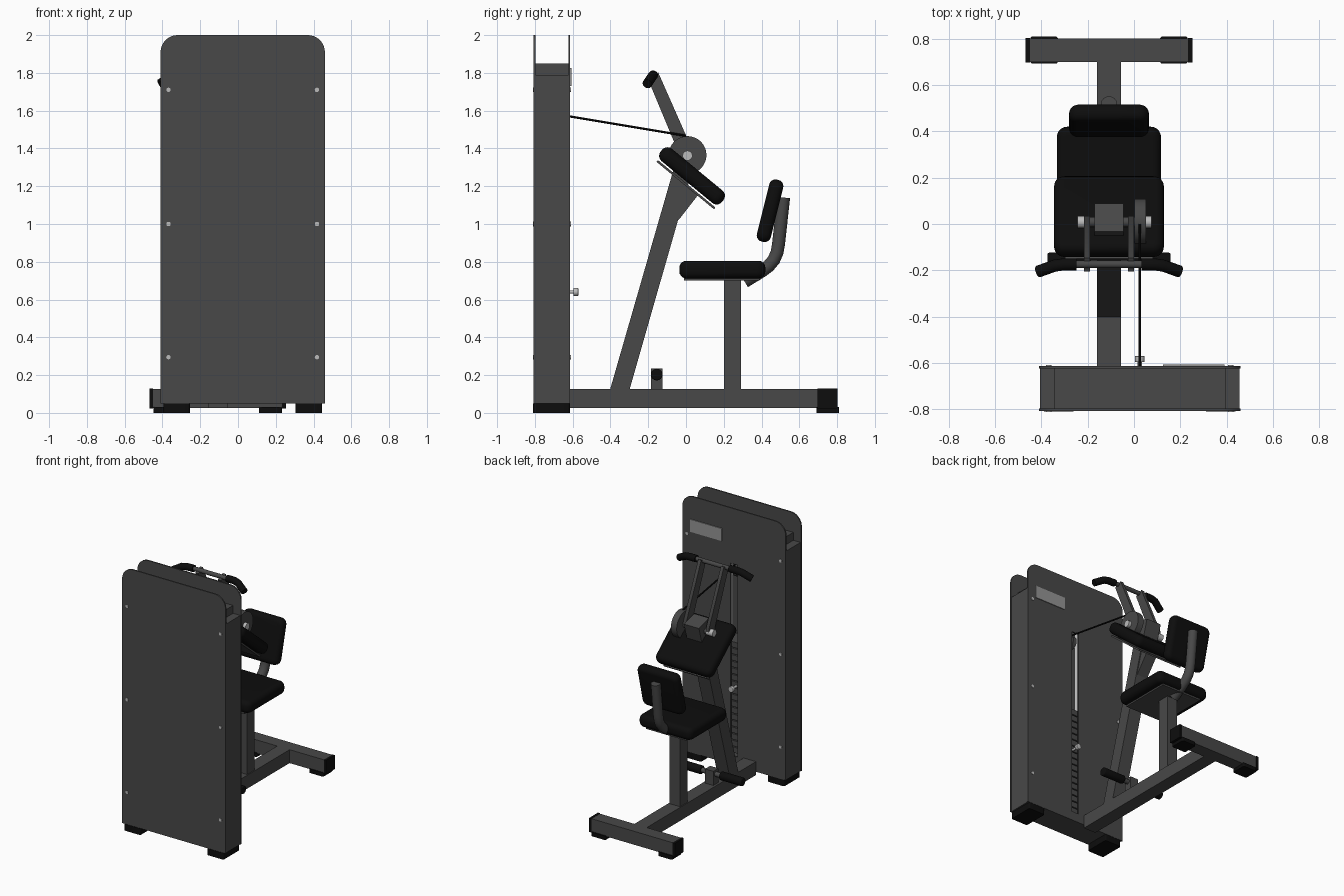
import bpy, bmesh, math
from mathutils import Vector, Matrix

if "Cube" in bpy.data.objects:
    bpy.data.objects.remove(bpy.data.objects["Cube"])

CX = -0.108   # centre line of the frame and seat
TX = 0.025    # centre line of the weight tower


def material(name, v):
    m = bpy.data.materials.new(name)
    m.diffuse_color = (v, v, v, 1)
    m.use_nodes = True
    m.node_tree.nodes["Principled BSDF"].inputs["Base Color"].default_value = m.diffuse_color
    return m


GREY = material("dark grey paint", 0.065)
BLACK = material("black padding", 0.004)
STEEL = material("bright steel", 0.5)
PLATE = material("placard grey", 0.3)


def finish(name, bm, mat):
    bmesh.ops.recalc_face_normals(bm, faces=bm.faces)
    me = bpy.data.meshes.new(name)
    bm.to_mesh(me)
    bm.free()
    ob = bpy.data.objects.new(name, me)
    bpy.context.collection.objects.link(ob)
    me.materials.append(mat)
    return ob


def block(name, x, y, z, mat=GREY, tilt=0, corner=0, edge=0):
    """Box from ranges, tilted about x at its centre, with rounded vertical corners and rims."""
    bm = bmesh.new()
    bmesh.ops.create_cube(bm, size=1)
    size = Vector((x[1] - x[0], y[1] - y[0], z[1] - z[0]))
    bmesh.ops.scale(bm, vec=size, verts=bm.verts)
    if corner:
        es = [e for e in bm.edges if abs(e.verts[0].co.z - e.verts[1].co.z) > 1e-4]
        bmesh.ops.bevel(bm, geom=es, offset=corner, segments=5, profile=0.5, affect='EDGES')
    if edge:
        es = [e for e in bm.edges if abs(e.verts[0].co.z - e.verts[1].co.z) < 1e-4]
        bmesh.ops.bevel(bm, geom=es, offset=edge, segments=5, profile=0.5, affect='EDGES')
    mid = Vector((sum(x) / 2, sum(y) / 2, sum(z) / 2))
    bm.transform(Matrix.Translation(mid) @ Matrix.Rotation(math.radians(tilt), 4, 'X'))
    return finish(name, bm, mat)


def prism(name, pts, axis, a, b, mat=GREY):
    """Extrude a profile along x (points are y,z) or along y (points are x,z)."""
    bm = bmesh.new()
    place = (lambda p: (a, p[0], p[1])) if axis == 'x' else (lambda p: (p[0], a, p[1]))
    f = bm.faces.new([bm.verts.new(place(p)) for p in pts])
    new = bmesh.ops.extrude_face_region(bm, geom=[f])["geom"]
    d = (b - a, 0, 0) if axis == 'x' else (0, b - a, 0)
    bmesh.ops.translate(bm, vec=d, verts=[g for g in new if isinstance(g, bmesh.types.BMVert)])
    return finish(name, bm, mat)


def rod(name, p, q, r, mat=GREY, n=24, bevel=0):
    p, q = Vector(p), Vector(q)
    bm = bmesh.new()
    bmesh.ops.create_cone(bm, cap_ends=True, segments=n, radius1=r, radius2=r, depth=(q - p).length)
    if bevel:
        es = [e for e in bm.edges if abs(e.verts[0].co.z - e.verts[1].co.z) < 1e-5]
        bmesh.ops.bevel(bm, geom=es, offset=bevel, segments=3, profile=0.5, affect='EDGES')
    rot = Vector((0, 0, 1)).rotation_difference(q - p).to_matrix().to_4x4()
    bm.transform(Matrix.Translation((p + q) / 2) @ rot)
    return finish(name, bm, mat)


def tube(name, pts, r, mat=GREY):
    cu = bpy.data.curves.new(name, 'CURVE')
    cu.dimensions = '3D'
    cu.bevel_depth, cu.bevel_resolution, cu.use_fill_caps = r, 5, True
    sp = cu.splines.new('POLY')
    sp.points.add(len(pts) - 1)
    for p, co in zip(sp.points, pts):
        p.co = (*co, 1)
    ob = bpy.data.objects.new(name, cu)
    bpy.context.collection.objects.link(ob)
    cu.materials.append(mat)
    bpy.ops.object.select_all(action='DESELECT')
    bpy.context.view_layer.objects.active = ob
    ob.select_set(True)
    bpy.ops.object.convert(target='MESH')


def mirror(pts, s):
    return [(CX + s * x, y, z) for x, y, z in pts]


# Weight tower: two tall panels with rounded top corners
L, R, TOP, RAD = -0.41, 0.46, 2.0, 0.09
outline = [(L, 0.05), (R, 0.05)]
for cx, start in ((R - RAD, 0), (L + RAD, 90)):
    for i in range(9):
        t = math.radians(start + i * 11.25)
        outline.append((cx + RAD * math.cos(t), TOP - RAD + RAD * math.sin(t)))
prism("tower_front_panel", outline, 'y', -0.807, -0.797)
back = prism("tower_back_panel", outline, 'y', -0.623, -0.613)

# Slot cut in the back panel
cutter = block("slot_cutter", (TX - 0.03, TX + 0.03), (-0.7, -0.5), (0.12, 1.58))
cutter.hide_render = True
mod = back.modifiers.new("slot", 'BOOLEAN')
mod.operation, mod.solver, mod.object = 'DIFFERENCE', 'EXACT', cutter
bpy.context.view_layer.objects.active = back
bpy.ops.object.modifier_apply(modifier="slot")
bpy.data.objects.remove(cutter)

# Tower frame, feet and panel bolts
for s, side in ((-1, "left"), (1, "right")):
    a, b = sorted((TX + s * 0.37, TX + s * 0.431))
    block(f"tower_column_{side}", (a, b), (-0.797, -0.623), (0.05, 1.79))
    a, b = sorted((TX + s * 0.28, TX + s * 0.42))
    block(f"tower_foot_{side}", (a, b), (-0.81, -0.615), (0, 0.05), BLACK, corner=0.012)
    for i, z in enumerate((0.295, 1.0, 1.71)):
        x = TX + s * 0.393
        rod(f"front_bolt_{side}_{i}", (x, -0.811, z), (x, -0.805, z), 0.012, STEEL, 12)
        rod(f"back_bolt_{side}_{i}", (x, -0.615, z), (x, -0.608, z), 0.012, STEEL, 12)
    rod(f"guide_rod_{side}", (TX + s * 0.09, -0.71, 0.1), (TX + s * 0.09, -0.71, 1.8), 0.012, STEEL, 12)
block("tower_top_beam", (TX - 0.37, TX + 0.37), (-0.797, -0.623), (1.78, 1.85))
block("tower_bottom_beam", (TX - 0.37, TX + 0.37), (-0.797, -0.623), (0.05, 0.11))
block("placard", (0.125, 0.39), (-0.613, -0.607), (1.73, 1.825), PLATE)

# Weight stack, selector pin, pulley and cable
for i in range(17):
    z = 0.13 + i * 0.05
    block(f"weight_plate_{i}", (TX - 0.14, TX + 0.14), (-0.77, -0.64), (z, z + 0.042))
rod("stack_stem", (TX, -0.71, 0.97), (TX, -0.71, 1.5), 0.01, BLACK, 12)
rod("selector_pin", (TX, -0.65, 0.64), (TX, -0.593, 0.64), 0.009, STEEL, 12)
rod("selector_knob", (TX, -0.596, 0.64), (TX, -0.57, 0.64), 0.021, STEEL, 20, 0.003)
rod("top_pulley", (TX - 0.015, -0.665, 1.52), (TX + 0.015, -0.665, 1.52), 0.05)
rod("cable", (TX, -0.66, 1.577), (TX, 0.0, 1.467), 0.006, BLACK, 10)

# Floor frame
block("base_beam", (CX - 0.052, CX + 0.052), (-0.615, 0.71), (0.025, 0.127))
block("rear_crossbar", (CX - 0.345, CX + 0.345), (0.70, 0.80), (0.025, 0.127))
for s, side in ((-1, "left"), (1, "right")):
    a, b = sorted((CX + s * 0.342, CX + s * 0.361))
    block(f"crossbar_cap_{side}", (a, b), (0.697, 0.803), (0.023, 0.129), BLACK)
    a, b = sorted((CX + s * 0.22, CX + s * 0.34))
    block(f"rear_foot_{side}", (a, b), (0.692, 0.81), (0, 0.03), BLACK, corner=0.012)
    # Foot rollers
    rod(f"foot_roller_{side}", (CX + s * 0.08, -0.155, 0.203), (CX + s * 0.265, -0.155, 0.203),
        0.031, BLACK, 24, 0.006)
block("foot_bracket", (CX - 0.035, CX + 0.035), (-0.185, -0.125), (0.12, 0.235))
rod("foot_axle", (CX - 0.25, -0.155, 0.203), (CX + 0.25, -0.155, 0.203), 0.018)

# Leaning column with gusset and pivot housing
prism("leaning_column", [(-0.403, 0.12), (-0.3, 0.12), (0.035, 1.29), (-0.06, 1.31)],
      'x', CX - 0.052, CX + 0.052)
prism("column_gusset", [(-0.04, 1.02), (0.065, 1.155), (0.0, 1.215), (-0.04, 1.22)],
      'x', CX - 0.045, CX + 0.045)
block("pivot_housing", (CX - 0.063, CX + 0.063), (-0.052, 0.073), (1.3, 1.43), tilt=-16)

# Arm pad on its backing plate
block("arm_pad", (CX - 0.237, CX + 0.237), (-0.178, 0.242), (1.2125, 1.2975), BLACK, -39.5, 0.045, 0.036)
block("arm_pad_plate", (CX - 0.19, CX + 0.19), (-0.197, 0.197), (1.202, 1.214), GREY, -39.5)

# Pivot shaft, cam and bolts
rod("pivot_shaft", (CX - 0.115, 0.008, 1.362), (CX + 0.155, 0.008, 1.362), 0.022)
rod("cam_disc", (0.003, 0.008, 1.365), (0.052, 0.008, 1.365), 0.1, GREY, 48)
rod("pivot_bolt_left", (-0.245, 0.008, 1.362), (-0.19, 0.008, 1.362), 0.026, STEEL)
rod("pivot_bolt_right", (0.045, 0.008, 1.362), (0.075, 0.008, 1.362), 0.026, STEEL)

# Lever arms, handle bar and grips
arm = [(-0.205, 1.775), (-0.147, 1.802), (0.035, 1.39), (0.03, 1.35), (0.0, 1.335), (-0.03, 1.355)]
for s, side in ((-1, "left"), (1, "right")):
    a, b = sorted((CX + s * 0.083, CX + s * 0.108))
    prism(f"lever_arm_{side}", arm, 'x', a, b)
    path = [(0.14, -0.174, 1.787), (0.2, -0.175, 1.786), (0.235, -0.18, 1.78), (0.305, -0.205, 1.742)]
    tube(f"handle_grip_{side}", mirror(path, s), 0.026, BLACK)
rod("handle_bar", (CX - 0.2, -0.174, 1.787), (CX + 0.2, -0.174, 1.787), 0.016)

# Seat
block("seat_post", (CX - 0.045, CX + 0.045), (0.2, 0.29), (0.12, 0.705))
block("seat_plate", (CX - 0.17, CX + 0.17), (-0.01, 0.39), (0.7, 0.713))
block("seat", (CX - 0.225, CX + 0.225), (-0.035, 0.42), (0.712, 0.805), BLACK, 0, 0.045, 0.036)

# Backrest on its bent tube
bend = [(0.31, 0.695), (0.4, 0.75), (0.437, 0.777), (0.465, 0.81), (0.482, 0.85), (0.49, 0.895), (0.517, 1.14)]
tube("backrest_tube", [(CX, y, z) for y, z in bend], 0.035)
block("backrest", (CX - 0.172, CX + 0.172), (0.276, 0.614), (1.032, 1.108), BLACK, 76, 0.045, 0.034)

# Smooth round surfaces, keep hard edges
bpy.ops.object.select_all(action='SELECT')
bpy.context.view_layer.objects.active = back
bpy.ops.object.shade_smooth_by_angle(angle=math.radians(35))
